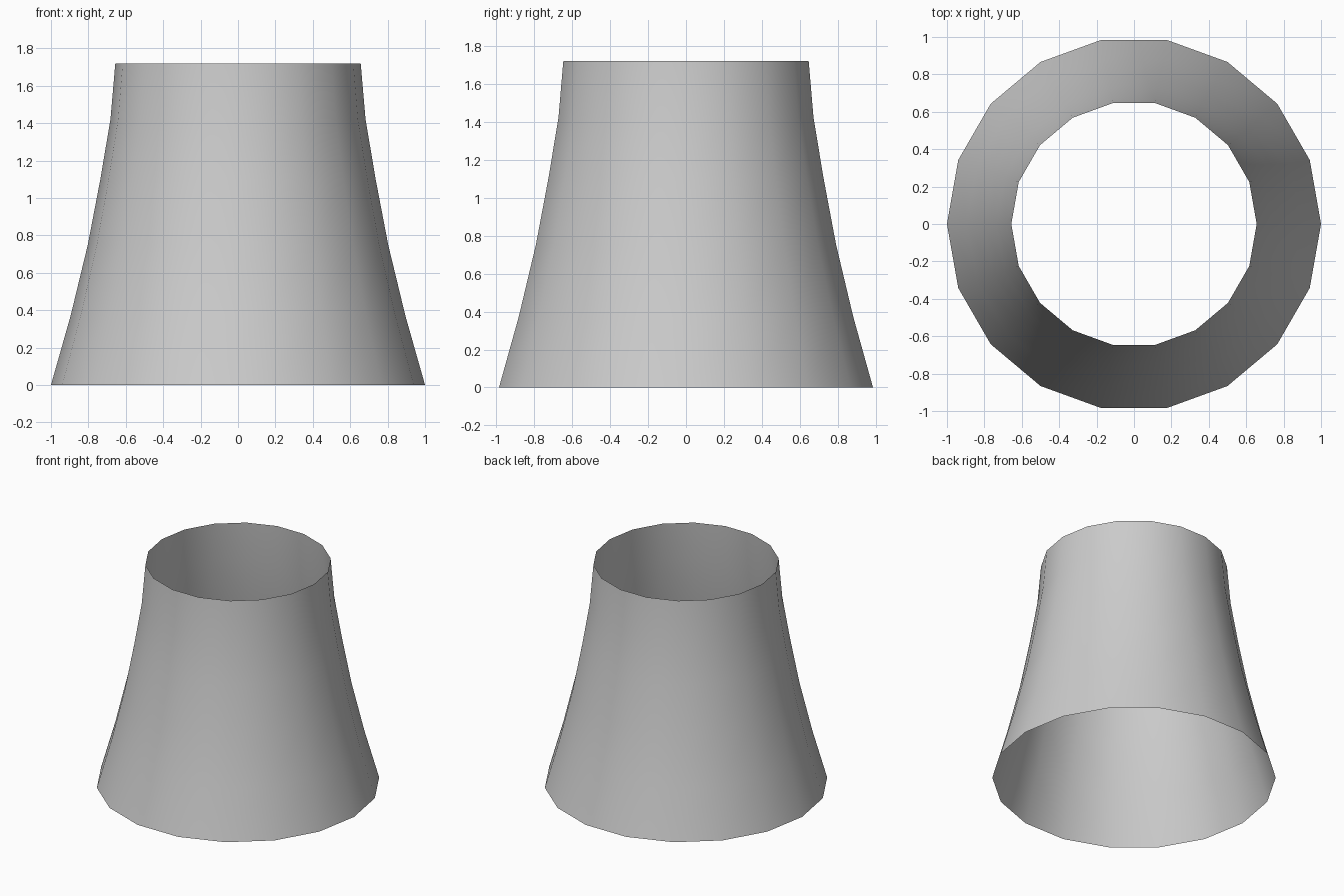
import bpy, bmesh
from math import radians
from mathutils import Matrix, Vector

if "Cube" in bpy.data.objects:
    bpy.data.objects.remove(bpy.data.objects["Cube"])

SIDES = 18
# Flared wall profile: (radius, height)
PROFILE = [(1.0, 0.0), (0.895, 0.37), (0.803, 0.75), (0.736, 1.10), (0.682, 1.42), (0.656, 1.72)]

# Open flared tube: one ring per profile point, bridged with quads
bm = bmesh.new()
rings = []
for r, z in PROFILE:
    rings.append([bm.verts.new(Matrix.Rotation(radians(360 * i / SIDES), 3, 'Z') @ Vector((r, 0, z)))
                  for i in range(SIDES)])
for lower, upper in zip(rings, rings[1:]):
    for i in range(SIDES):
        j = (i + 1) % SIDES
        face = bm.faces.new((lower[i], lower[j], upper[j], upper[i]))
        face.smooth = True

mesh = bpy.data.meshes.new("flared_tube")
bm.to_mesh(mesh)
bm.free()
tube = bpy.data.objects.new("flared_tube", mesh)
bpy.context.collection.objects.link(tube)
